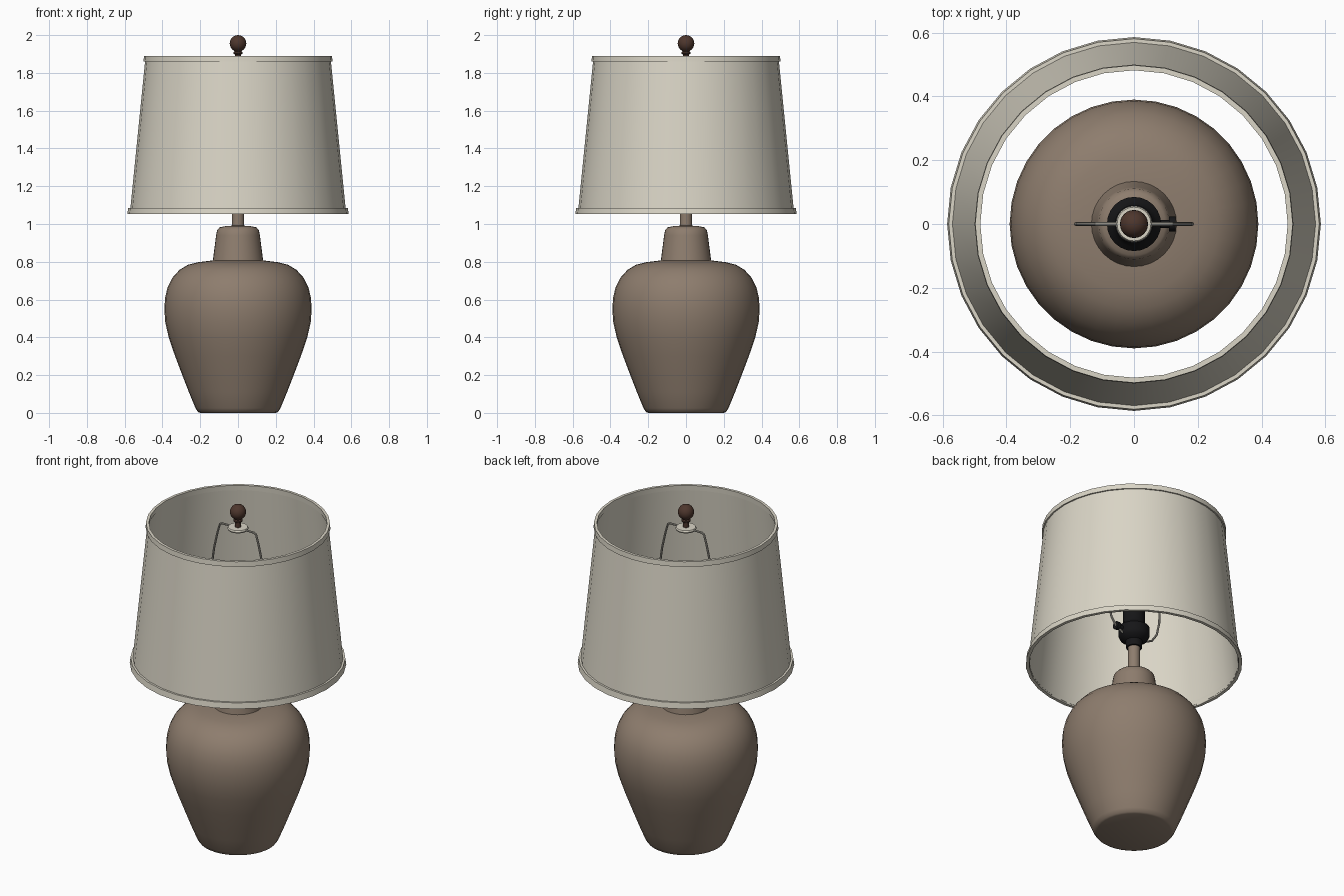
import bpy, bmesh, math
from mathutils import Matrix

if "Cube" in bpy.data.objects:
    bpy.data.objects.remove(bpy.data.objects["Cube"])


def material(name, rgb):
    m = bpy.data.materials.new(name)
    m.diffuse_color = (*rgb, 1.0)
    m.use_nodes = True
    m.node_tree.nodes["Principled BSDF"].inputs["Base Color"].default_value = m.diffuse_color
    return m


CLAY = material("brown_clay", (0.27, 0.205, 0.155))
LINEN = material("cream_linen", (0.70, 0.665, 0.565))
BLACK = material("black_plastic", (0.008, 0.008, 0.009))
WOOD = material("dark_wood", (0.075, 0.037, 0.026))
STEEL = material("dull_metal", (0.42, 0.40, 0.35))


def finish(obj, mat, angle=40):
    obj.data.materials.append(mat)
    bpy.ops.object.select_all(action='DESELECT')
    obj.select_set(True)
    bpy.context.view_layer.objects.active = obj
    bpy.ops.object.shade_smooth_by_angle(angle=math.radians(angle))
    return obj


def lathe(name, profile, mat, segments=32, closed=False, angle=40):
    """Turn a (radius, height) profile around z; zero radius makes a pole."""
    bm = bmesh.new()
    rings = []
    for r, z in profile:
        if r == 0:
            rings.append([bm.verts.new((0, 0, z))] * segments)
        else:
            rings.append([bm.verts.new((r * math.cos(a), r * math.sin(a), z))
                          for a in (math.tau * i / segments for i in range(segments))])
    pairs = list(zip(rings, rings[1:])) + ([(rings[-1], rings[0])] if closed else [])
    for lo, hi in pairs:
        for i in range(segments):
            j = (i + 1) % segments
            bm.faces.new(list(dict.fromkeys((lo[i], lo[j], hi[j], hi[i]))))
    bmesh.ops.recalc_face_normals(bm, faces=bm.faces)
    mesh = bpy.data.meshes.new(name)
    bm.to_mesh(mesh)
    bm.free()
    obj = bpy.data.objects.new(name, mesh)
    bpy.context.collection.objects.link(obj)
    return finish(obj, mat, angle)


def shell(name, r0, z0, r1, z1, thick, mat):
    """Thin open conical wall."""
    return lathe(name, [(r0, z0), (r1, z1), (r1 - thick, z1), (r0 - thick, z0)],
                 mat, closed=True)


# Jar-shaped body
lathe("jar_body", [(0, 0), (0.20, 0), (0.212, 0.005), (0.225, 0.025), (0.26, 0.11),
                   (0.295, 0.20), (0.333, 0.30), (0.367, 0.40), (0.385, 0.48),
                   (0.39, 0.55), (0.386, 0.61), (0.373, 0.665), (0.348, 0.715),
                   (0.31, 0.757), (0.265, 0.784), (0.215, 0.797), (0.135, 0.807),
                   (0, 0.807)], CLAY, 36)

# Collar and stem
lathe("neck_collar", [(0, 0.80), (0.135, 0.80), (0.132, 0.815), (0.116, 0.94),
                      (0.111, 0.967), (0.098, 0.982), (0.06, 0.99), (0, 0.992)], CLAY)
lathe("stem", [(0, 0.98), (0.033, 0.98), (0.033, 1.16), (0, 1.16)], CLAY, 24)

# Lamp socket with a side switch
lathe("socket", [(0, 1.15), (0.043, 1.15), (0.046, 1.19), (0.075, 1.205), (0.085, 1.225),
                 (0.085, 1.27), (0.072, 1.285), (0.06, 1.30), (0.06, 1.37),
                 (0.048, 1.37), (0.048, 1.31), (0, 1.31)], BLACK, 24)
switch = lathe("switch_knob", [(0, 0), (0.013, 0), (0.013, 0.035), (0.023, 0.035),
                               (0.023, 0.055), (0, 0.055)], BLACK, 12)
switch.data.transform(Matrix.Translation((0.075, 0, 1.245)) @ Matrix.Rotation(math.pi / 2, 4, 'Y'))

# Wire harp, one mirrored path bent in the x-z plane
half = [(0.07, 1.215), (0.125, 1.24), (0.16, 1.29), (0.178, 1.37), (0.182, 1.46),
        (0.175, 1.58), (0.158, 1.70), (0.135, 1.80), (0.119, 1.853), (0.105, 1.86)]
path = half + [(-x, z) for x, z in reversed(half)]
curve = bpy.data.curves.new("harp_path", 'CURVE')
curve.dimensions = '3D'
curve.bevel_depth = 0.006
curve.bevel_resolution = 2
curve.use_fill_caps = True
spline = curve.splines.new('POLY')
spline.points.add(len(path) - 1)
for p, (x, z) in zip(spline.points, path):
    p.co = (x, 0, z, 1)
harp = bpy.data.objects.new("harp", curve)
bpy.context.collection.objects.link(harp)
bpy.context.view_layer.objects.active = harp
harp.select_set(True)
bpy.ops.object.convert(target='MESH')
finish(bpy.context.view_layer.objects.active, STEEL)

# Cap disc on top of the harp
lathe("harp_cap", [(0, 1.853), (0.055, 1.853), (0.057, 1.86), (0.053, 1.868),
                   (0, 1.868)], LINEN, 24)

# Turned finial: foot, narrow waist and ball
ball = [(0.044 * math.cos(a), 1.956 + 0.044 * math.sin(a))
        for a in (math.radians(d) for d in range(-60, 90, 15))]
lathe("finial", [(0, 1.866), (0.016, 1.866), (0.016, 1.896), (0.024, 1.902),
                 (0.024, 1.91), (0.018, 1.914)] + ball + [(0, 2.0)], WOOD, 24)

# Tapered shade with a trim band at each rim
shell("shade", 0.572, 1.06, 0.490, 1.88, 0.006, LINEN)
shell("shade_top_trim", 0.500, 1.86, 0.498, 1.89, 0.016, LINEN)
shell("shade_bottom_trim", 0.586, 1.052, 0.581, 1.086, 0.018, LINEN)
